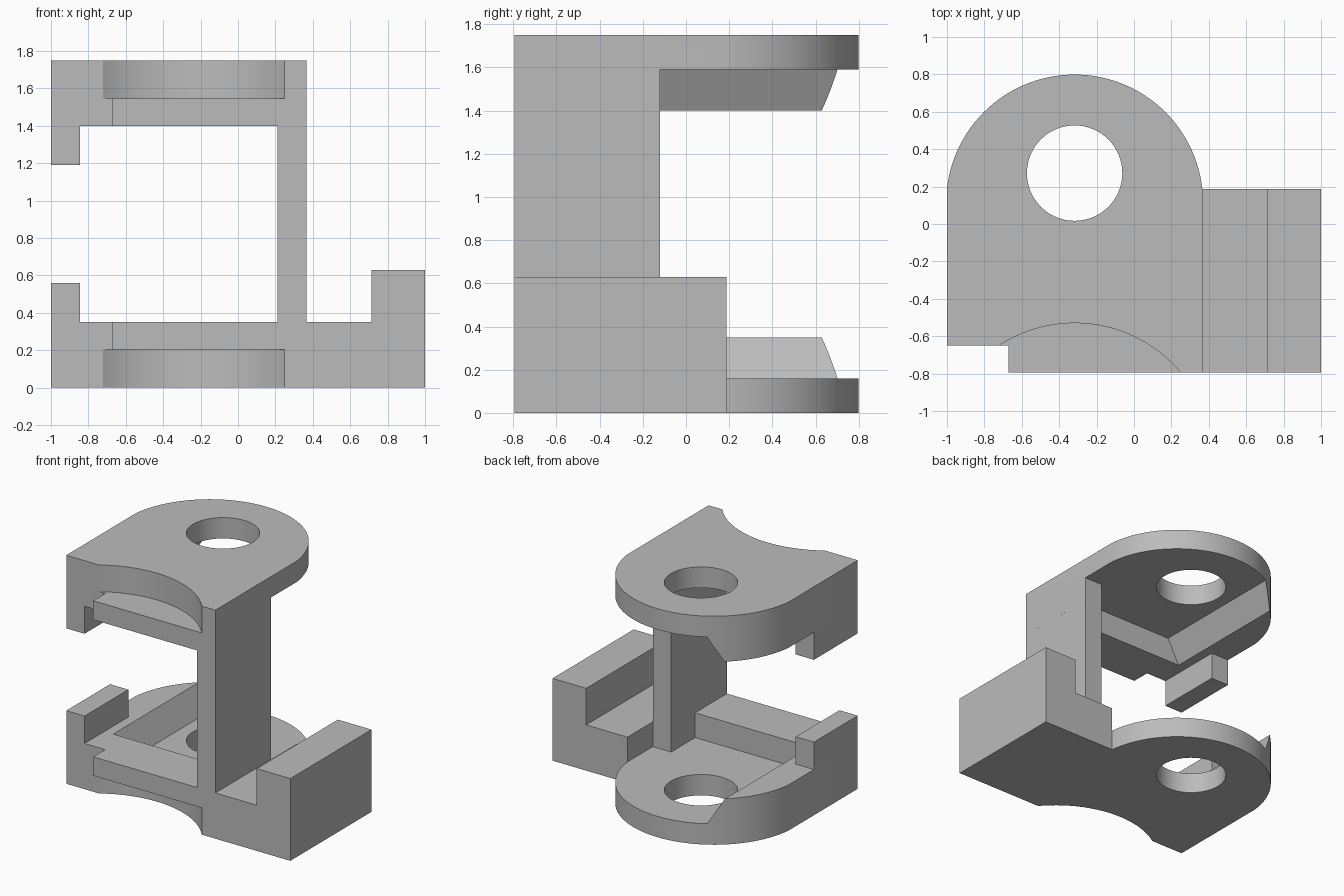
import bpy, bmesh, math
from mathutils import Matrix

cube = bpy.data.objects.get("Cube")
if cube:
    bpy.data.objects.remove(cube, do_unlink=True)

HEIGHT = 1.75
LEFT, FRONT, SIDE = -1.0, -0.795, 0.365   # plate limits
FLOOR, RIM = 0.16, 0.35                   # pocket floor and rim heights
MID = (LEFT + SIDE) / 2                   # plate centre line

grey = bpy.data.materials.new("plain grey")
grey.use_nodes = True
grey.diffuse_color = (0.5, 0.5, 0.5, 1)
grey.node_tree.nodes["Principled BSDF"].inputs["Base Color"].default_value = (0.5, 0.5, 0.5, 1)


def link(name, mesh):
    obj = bpy.data.objects.new(name, mesh)
    bpy.context.collection.objects.link(obj)
    if not mesh.materials:
        mesh.materials.append(grey)
    return obj


def loft(name, low, z0, z1, high=None):
    """Solid between two matching plan outlines."""
    bm = bmesh.new()
    a = [bm.verts.new((x, y, z0)) for x, y in low]
    b = [bm.verts.new((x, y, z1)) for x, y in high or low]
    bm.faces.new(a)
    bm.faces.new(b)
    for i in range(len(a)):
        j = (i + 1) % len(a)
        bm.faces.new((a[i], a[j], b[j], b[i]))
    bmesh.ops.recalc_face_normals(bm, faces=bm.faces)
    mesh = bpy.data.meshes.new(name)
    bm.to_mesh(mesh)
    bm.free()
    return link(name, mesh)


def box(name, x0, x1, y0, y1, z0, z1):
    return loft(name, [(x0, y0), (x1, y0), (x1, y1), (x0, y1)], z0, z1)


def arc(cx, cy, r, start, end, steps):
    angles = [math.radians(start + (end - start) * i / steps) for i in range(steps + 1)]
    return [(cx + r * math.cos(t), cy + r * math.sin(t)) for t in angles]


def cut(obj, cutters):
    for c in cutters:
        mod = obj.modifiers.new(c.name, "BOOLEAN")
        mod.operation, mod.solver, mod.object = "DIFFERENCE", "EXACT", c
    graph = bpy.context.evaluated_depsgraph_get()
    mesh = bpy.data.meshes.new_from_object(obj.evaluated_get(graph))
    obj.modifiers.clear()
    obj.data = mesh
    for c in cutters:
        bpy.data.objects.remove(c, do_unlink=True)


def smooth(obj):
    bpy.ops.object.select_all(action="DESELECT")
    obj.select_set(True)
    bpy.context.view_layer.objects.active = obj
    bpy.ops.object.shade_smooth_by_angle(angle=math.radians(25))


def mirrored(obj, name):
    """Copy reflected about the middle height."""
    mesh = obj.data.copy()
    mesh.transform(Matrix.Translation((0, 0, HEIGHT)) @ Matrix.Scale(-1, 4, (0, 0, 1)))
    mesh.flip_normals()
    return link(name, mesh)


# Lower plate: stepped front corner and rounded back
outline = [(LEFT, -0.65), (-0.67, -0.65), (-0.67, FRONT), (SIDE, FRONT)]
outline += arc(MID, 0.112, 0.687, 6.2, 173.8, 56)
plate = loft("lower_plate", outline, 0, RIM)


# Pocket with a sloping left wall, leaving the column foot standing
def pocket_plan(x):
    return [(x, -0.41), (0.21, -0.41), (0.21, -0.12), (1, -0.12), (1, 1), (x, 1)]


pocket = loft("pocket_cutter", pocket_plan(-0.67), FLOOR, 0.45, pocket_plan(-0.823))
hole = loft("hole_cutter", arc(MID, 0.272, 0.255, 0, 354.375, 63), -0.1, 0.3)
notch = loft("notch_cutter", arc(MID, -1.27, 0.74, 0, 357.1875, 127), -0.1, 0.205)
cut(plate, [pocket, hole, notch])
smooth(plate)
upper = mirrored(plate, "upper_plate")

# Side tabs on both plates
tab = box("lower_tab", LEFT, -0.845, -0.65, -0.12, RIM, 0.56)
mirrored(tab, "upper_tab")

# Column joining the plates
box("column", 0.21, SIDE, FRONT, -0.12, RIM, HEIGHT - RIM)

# Side foot with its raised outer wall
box("side_foot", SIDE, 1, FRONT, 0.187, 0, RIM)
box("side_wall", 0.715, 1, FRONT, 0.187, RIM, 0.63)
